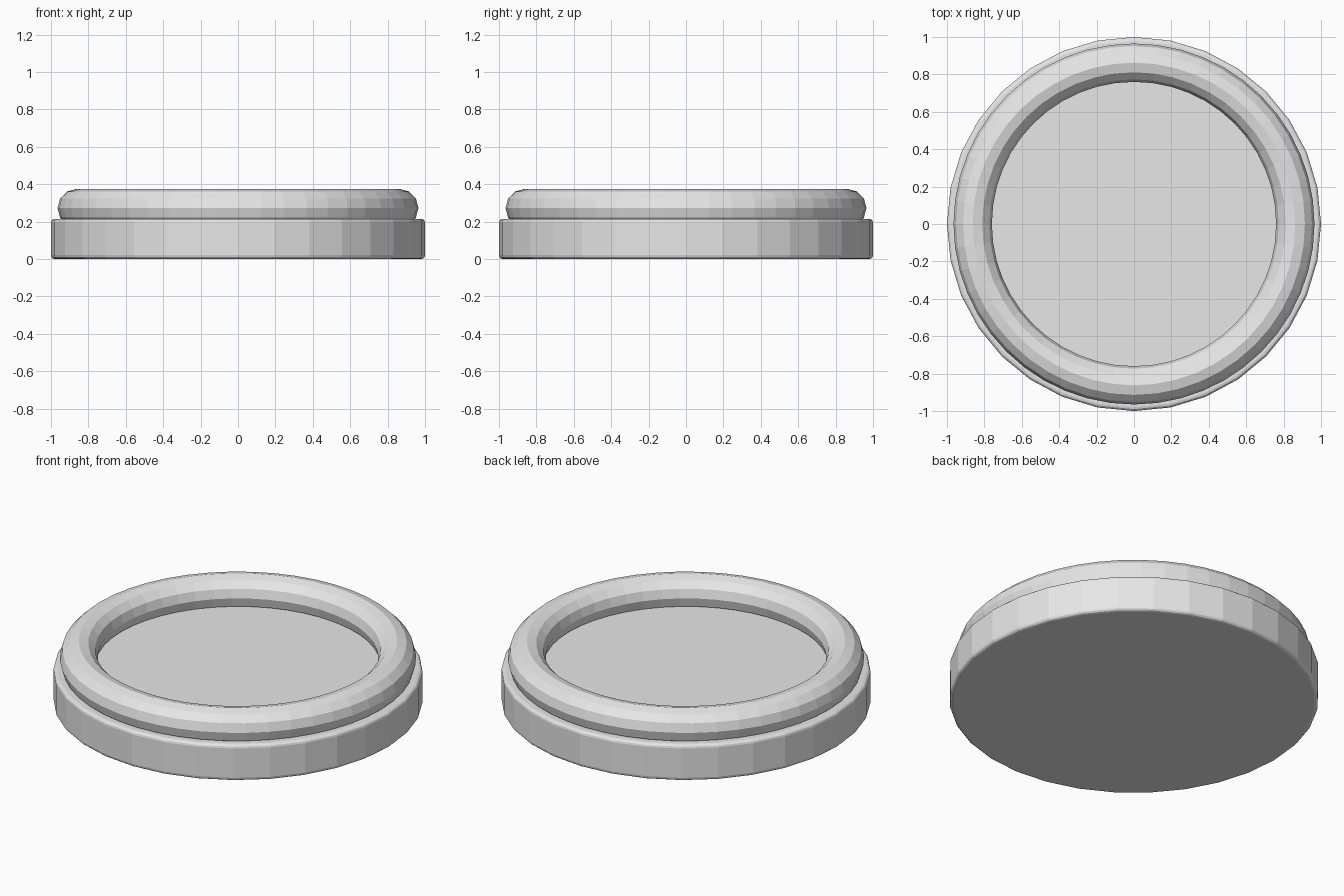
import bpy

if "Cube" in bpy.data.objects:
    bpy.data.objects.remove(bpy.data.objects["Cube"])

# Single grey finish
grey = bpy.data.materials.new("plain_grey")
grey.diffuse_color = (0.8, 0.8, 0.8, 1)
grey.use_nodes = True
grey.node_tree.nodes["Principled BSDF"].inputs["Base Color"].default_value = grey.diffuse_color


def finish(name):
    ob = bpy.context.object
    ob.name = name
    ob.data.materials.append(grey)
    return ob


# Disc-shaped base with softened rims
bpy.ops.mesh.primitive_cylinder_add(vertices=32, radius=1.0, depth=0.215,
                                    location=(0, 0, 0.1075))
base = finish("base")
bevel = base.modifiers.new("rim_bevel", "BEVEL")
bevel.width = 0.02
bevel.segments = 3
bevel.limit_method = "ANGLE"
bevel.angle_limit = 0.7

# Raised ring sunk slightly into the base
bpy.ops.mesh.primitive_torus_add(major_radius=0.8625, minor_radius=0.1025,
                                 major_segments=48, minor_segments=12,
                                 location=(0, 0, 0.2725))
finish("raised_ring")
